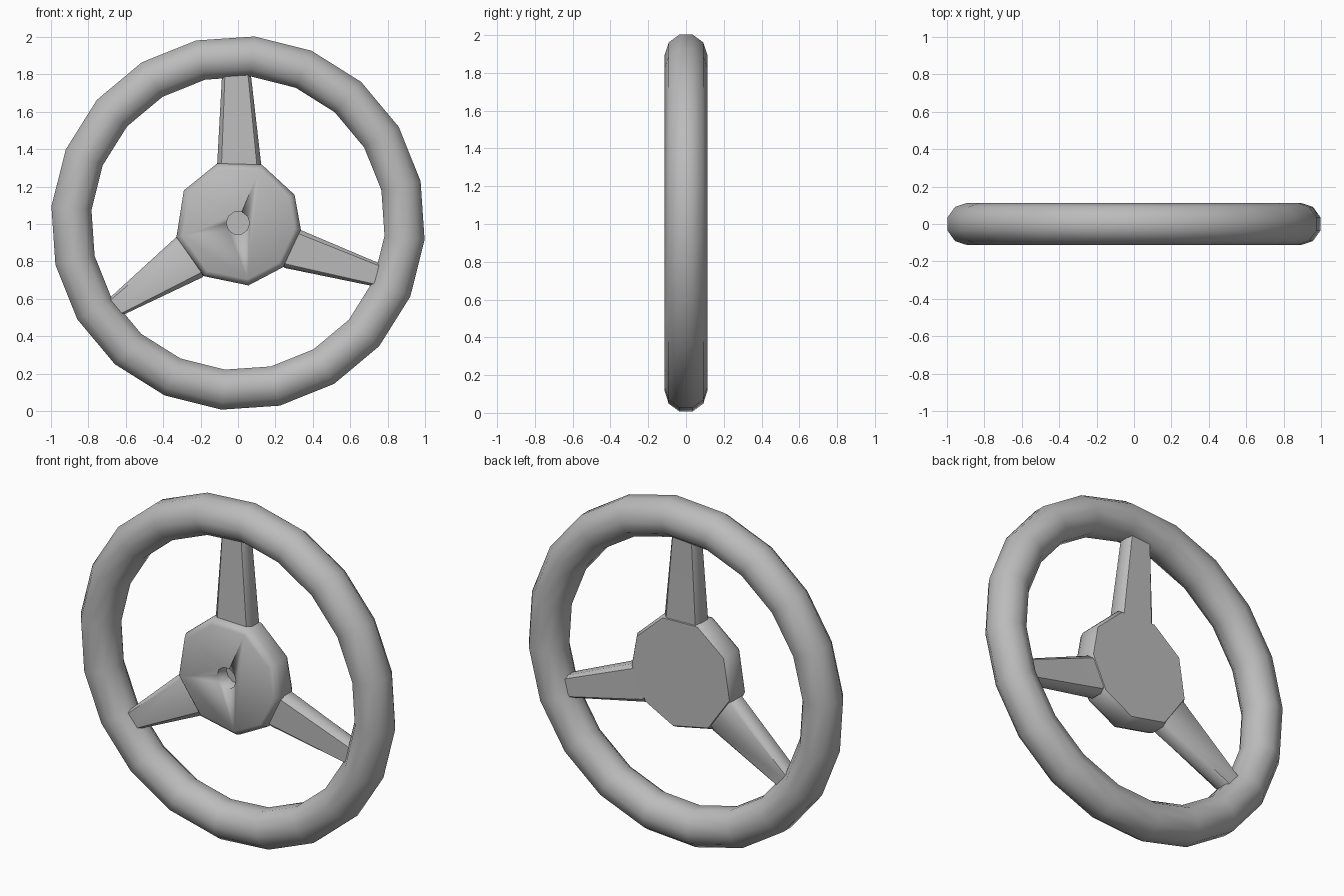
import bpy, bmesh, math
from math import sin, cos, radians
from mathutils import Vector

cube = bpy.data.objects.get("Cube")
if cube:
    bpy.data.objects.remove(cube)

CENTRE_Z = 1.005

grey = bpy.data.materials.new("plain_grey")
grey.use_nodes = True
grey.diffuse_color = (0.5, 0.5, 0.5, 1)
grey.node_tree.nodes["Principled BSDF"].inputs["Base Color"].default_value = (0.5, 0.5, 0.5, 1)


def skin(name, rings, closed=False, angle=45):
    """Bridge equal-sized rings of points, capping the ends unless closed."""
    bm = bmesh.new()
    loops = [[bm.verts.new(p) for p in ring] for ring in rings]
    pairs = list(zip(loops, loops[1:]))
    if closed:
        pairs.append((loops[-1], loops[0]))
    else:
        bm.faces.new(loops[0])
        bm.faces.new(loops[-1])
    for a, b in pairs:
        for i in range(len(a)):
            j = (i + 1) % len(a)
            bm.faces.new((a[i], a[j], b[j], b[i]))
    bmesh.ops.recalc_face_normals(bm, faces=bm.faces)
    mesh = bpy.data.meshes.new(name)
    bm.to_mesh(mesh)
    bm.free()
    obj = bpy.data.objects.new(name, mesh)
    bpy.context.collection.objects.link(obj)
    mesh.materials.append(grey)
    bpy.ops.object.select_all(action='DESELECT')
    obj.select_set(True)
    bpy.context.view_layer.objects.active = obj
    bpy.ops.object.shade_smooth_by_angle(angle=radians(angle))
    return obj


def ring(angles, radius, y):
    return [(radius * cos(radians(a)), y, CENTRE_Z + radius * sin(radians(a))) for a in angles]


# Rim: ten-sided tube swept around twenty segments
tube = [radians(18 + 36 * k) for k in range(10)]
turns = [12.9 + 18 * k for k in range(20)]
skin("rim", [ring(turns, 0.894 + 0.113 * cos(t), 0.113 * sin(t)) for t in tube], closed=True)

# Hub: uneven nine-sided boss with softened edges
corners = [26.6, 68, 109, 149, 193, 237, 279.5, 316, 354]
hub = skin("hub", [ring(corners, r, y) for r, y in
                   ((0.305, -0.108), (0.325, -0.095), (0.338, -0.065),
                    (0.338, 0.02), (0.322, 0.045))])

# Shaft socket sunk into the front of the hub
around = [36 * k for k in range(10)]
cutter = skin("socket_cutter", [ring(around, 0.062, y) for y in (-0.2, -0.02)])
cut = hub.modifiers.new("socket", 'BOOLEAN')
cut.operation = 'DIFFERENCE'
cut.object = cutter
cut.solver = 'EXACT'
cutter.hide_render = True
cutter.hide_set(True)


def section(p, q, front, back):
    """Box section between two edge points, with its corners chamfered."""
    a, b = Vector((p[0], 0, p[1])), Vector((q[0], 0, q[1]))
    mid, half = (a + b) / 2, (b - a) / 2
    y0, y1 = (front + back) / 2, (back - front) / 2
    outline = ((-1, -.6), (-.8, -1), (.8, -1), (1, -.6), (1, .6), (.8, 1), (-.8, 1), (-1, .6))
    return [mid + half * u + Vector((0, y0 + y1 * v, 0)) for u, v in outline]


# Spokes: tapered arms running from alternate hub sides into the rim
spokes = {
    "top_spoke": ((-.112, 1.31), (.125, 1.31), (-.083, 1.84), (.064, 1.84)),
    "left_spoke": ((.33, .97), (.25, .765), (.825, .76), (.785, .655)),
    "right_spoke": ((-.33, .93), (-.19, .715), (-.735, .56), (-.665, .49)),
}
for name, (a, b, c, d) in spokes.items():
    # Root is carried a little way into the hub
    root = [(p[0] * .85, CENTRE_Z + (p[1] - CENTRE_Z) * .85) for p in (a, b)]
    skin(name, [section(*root, -0.07, 0.04), section(a, b, -0.068, 0.04),
                section(c, d, -0.045, 0.05)])
